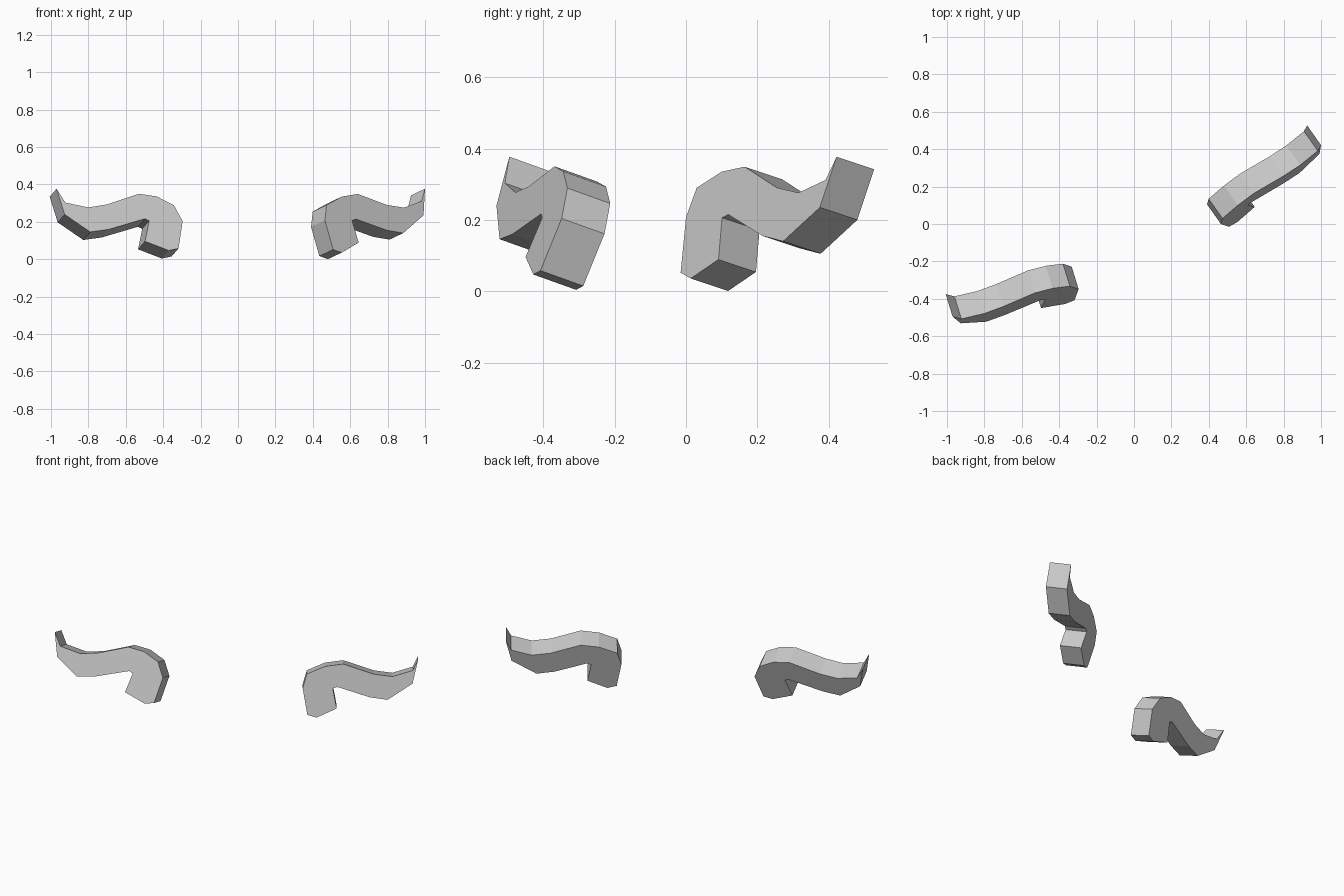
import bpy
import bmesh
from mathutils import Vector

cube = bpy.data.objects.get("Cube")
if cube:
    bpy.data.objects.remove(cube, do_unlink=True)

grey = bpy.data.materials.new("plain_grey")
grey.use_nodes = True
grey.diffuse_color = (0.6, 0.6, 0.6, 1)
grey.node_tree.nodes["Principled BSDF"].inputs["Base Color"].default_value = (0.6, 0.6, 0.6, 1)


def hooked_slab(name, outline, depth):
    """Extrude a flat outline of 3D points along the depth vector."""
    bm = bmesh.new()
    face = bm.faces.new([bm.verts.new(p) for p in outline])
    extruded = bmesh.ops.extrude_face_region(bm, geom=[face], use_keep_orig=True)
    moved = [v for v in extruded["geom"] if isinstance(v, bmesh.types.BMVert)]
    bmesh.ops.translate(bm, verts=moved, vec=Vector(depth))
    bmesh.ops.recalc_face_normals(bm, faces=bm.faces)
    mesh = bpy.data.meshes.new(name)
    bm.to_mesh(mesh)
    bm.free()
    mesh.materials.append(grey)
    obj = bpy.data.objects.new(name, mesh)
    bpy.context.collection.objects.link(obj)
    return obj


# Right hooked horn: outline as x, z on a tilted plane, from tip over the top to the hook
right_outline = [(-.97, .377), (-.923, .303), (-.80, .277), (-.70, .293), (-.53, .35),
                 (-.435, .336), (-.343, .289), (-.296, .204), (-.318, .058), (-.37, .047),
                 (-.497, .096), (-.475, .206), (-.497, .217), (-.69, .16), (-.79, .146),
                 (-.927, .24)]
hooked_slab("right_horn",
            [(x, .31 * x + .36 * z - .33, z) for x, z in right_outline],
            (-.037, .12, -.043))

# Left hooked horn: same form turned further back, outline as y, z
left_outline = [(.422, .377), (.391, .312), (.315, .276), (.255, .29), (.164, .349),
                (.10, .335), (.03, .29), (0, .208), (-.015, .052), (.013, .036),
                (.091, .089), (.101, .206), (.118, .215), (.215, .155), (.272, .14),
                (.375, .235)]
hooked_slab("left_horn",
            [(.552 + 1.436 * y - .42 * z, y, z) for y, z in left_outline],
            (-.074, .105, -.035))
